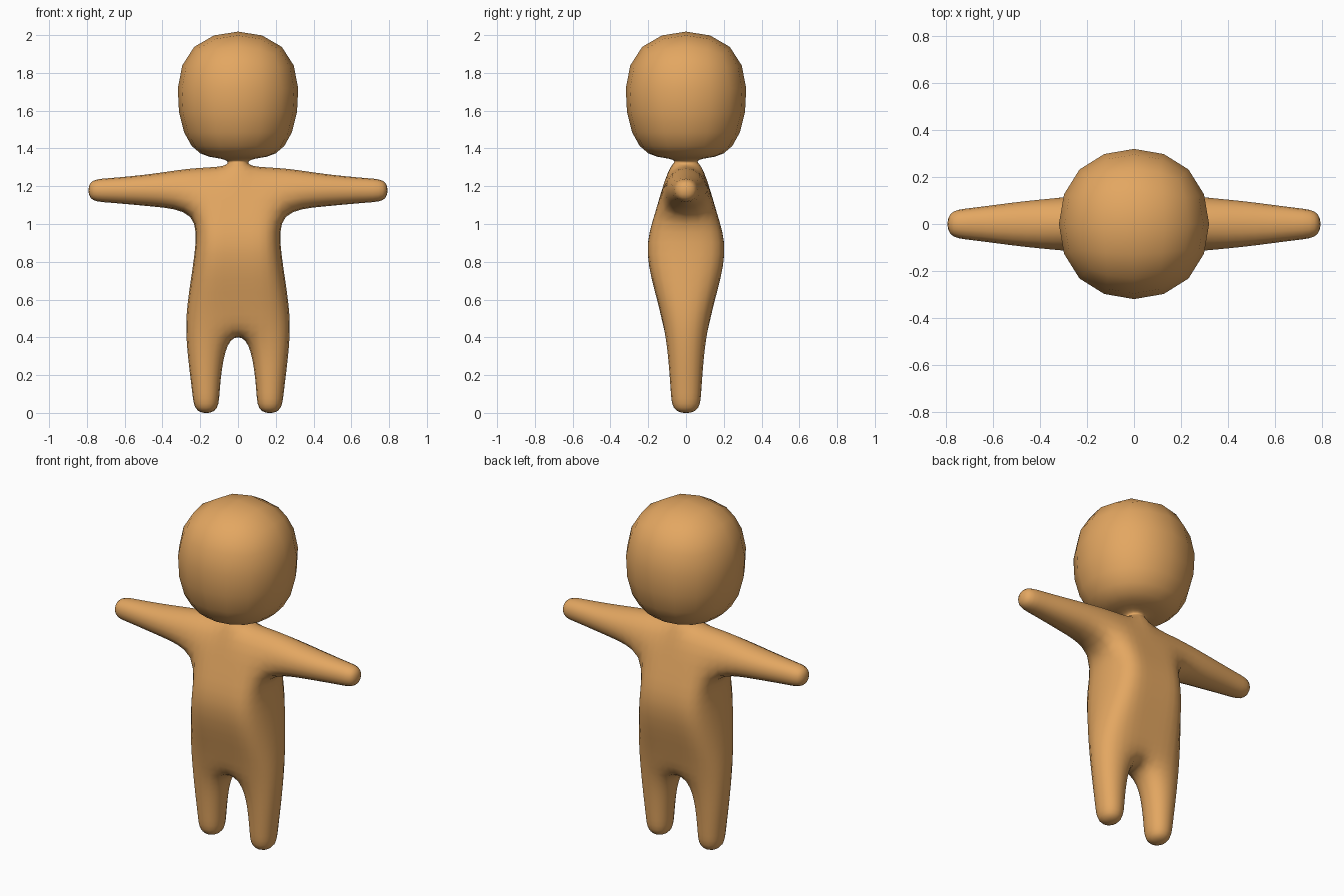
import bpy
import bmesh

cube = bpy.data.objects.get("Cube")
if cube:
    bpy.data.objects.remove(cube, do_unlink=True)

clay = bpy.data.materials.new("warm_tan")
clay.use_nodes = True
colour = (0.77, 0.385, 0.12, 1.0)
clay.diffuse_color = colour
clay.node_tree.nodes["Principled BSDF"].inputs["Base Color"].default_value = colour

bm = bmesh.new()


def ring(points):
    return [bm.verts.new(p) for p in points]


def tube(start, rings):
    """Extrude a four-sided tube from existing corners and cap its end."""
    last = start
    for points in rings:
        new = ring(points)
        for i in range(4):
            j = (i + 1) % 4
            bm.faces.new((last[i], last[j], new[j], new[i]))
        last = new
    bm.faces.new(last)


# Torso: three columns wide, one deep (height, half width, half centre column, half depth)
levels = [
    (0.40, 0.285, 0.04, 0.115),   # crotch
    (0.55, 0.285, 0.06, 0.135),   # hips
    (0.86, 0.23, 0.07, 0.23),     # belly
    (1.06, 0.22, 0.07, 0.16),     # armpits
    (1.31, 0.24, 0.06, 0.095),    # shoulders
]
torso = []
for z, w, c, d in levels:
    xs = (-w, -c, c, w)
    torso.append(ring([(x, -d, z) for x in xs] + [(x, d, z) for x in reversed(xs)]))
for k in range(len(torso) - 1):
    low, high = torso[k], torso[k + 1]
    for i in range(8):
        if k == 3 and i in (3, 7):
            continue  # arm openings
        j = (i + 1) % 8
        bm.faces.new((low[i], low[j], high[j], high[i]))

hips, armpits, shoulders = torso[0], torso[3], torso[4]
bm.faces.new([hips[i] for i in (1, 2, 5, 6)])

# Neck and head (half width, height)
head = [(0.055, 1.33), (0.09, 1.35), (0.345, 1.37), (0.395, 2.075)]
tube([shoulders[i] for i in (1, 2, 5, 6)],
     [[(-r, -r, z), (r, -r, z), (r, r, z), (-r, r, z)] for r, z in head])

# Arms (distance out, half depth, half height) and legs (height, inner, outer, half depth)
arm = [(0.45, 0.11, 0.093), (0.70, 0.071, 0.068), (0.80, 0.064, 0.063)]
leg = [(0.25, 0.078, 0.268, 0.098), (0.10, 0.092, 0.247, 0.087), (-0.01, 0.10, 0.236, 0.078)]
arm_z = 1.178
for side, front, back, corners in ((1, 3, 4, (2, 3, 4, 5)), (-1, 0, 7, (1, 0, 7, 6))):
    bm.faces.new([shoulders[i] for i in corners])
    tube([armpits[front], armpits[back], shoulders[back], shoulders[front]],
         [[(side * x, -d, arm_z - h), (side * x, d, arm_z - h),
           (side * x, d, arm_z + h), (side * x, -d, arm_z + h)] for x, d, h in arm])
    tube([hips[i] for i in corners],
         [[(side * a, -d, z), (side * b, -d, z),
           (side * b, d, z), (side * a, d, z)] for z, a, b, d in leg])

bmesh.ops.recalc_face_normals(bm, faces=bm.faces)
for face in bm.faces:
    face.smooth = True

mesh = bpy.data.meshes.new("figure_body")
bm.to_mesh(mesh)
bm.free()
mesh.materials.append(clay)
body = bpy.data.objects.new("figure_body", mesh)
bpy.context.collection.objects.link(body)

# Soft rounding of the cage
subdivision = body.modifiers.new("rounding", "SUBSURF")
subdivision.levels = 2
subdivision.render_levels = 2
